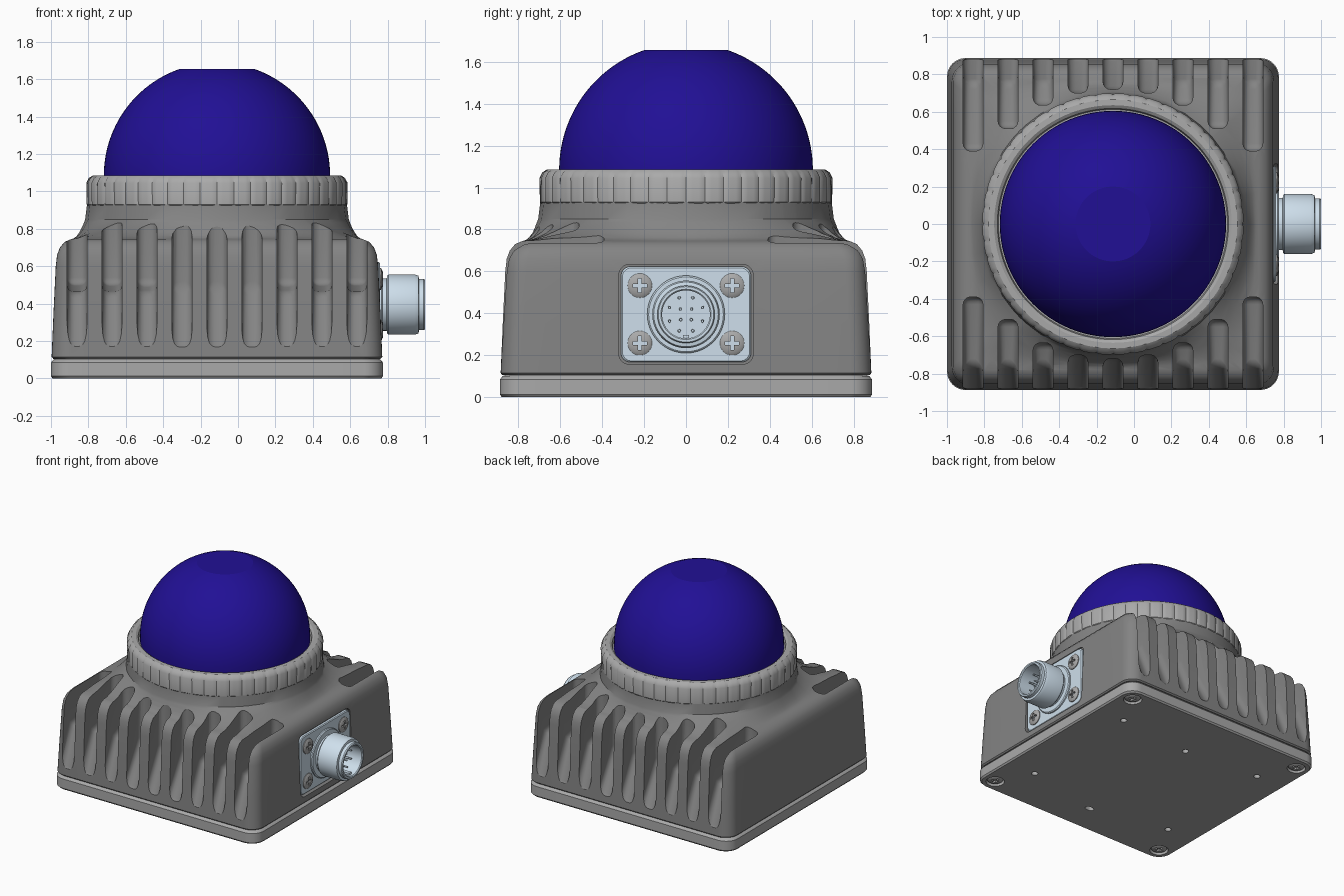
import bpy, bmesh, math
from mathutils import Matrix, Vector

if "Cube" in bpy.data.objects:
    bpy.data.objects.remove(bpy.data.objects["Cube"])

CX = -0.1125                                   # housing centre in x
HOUSE = Matrix.Translation((CX, 0, 0))
# local z points along world +x (used for the connector)
SIDE = Matrix(((0, 0, 1, 0), (1, 0, 0, 0), (0, 1, 0, 0.395), (0, 0, 0, 1)))


def material(name, *rgb):
    m = bpy.data.materials.new(name)
    m.diffuse_color = (*rgb, 1)
    m.use_nodes = True
    m.node_tree.nodes["Principled BSDF"].inputs["Base Color"].default_value = m.diffuse_color
    return m


BLUE = material("blue_glass", 0.015, 0.005, 0.3)
METAL = material("pale_metal", 0.62, 0.74, 0.84)
DARK = material("dark_grey", 0.23, 0.23, 0.23)
LIGHT = material("mid_grey", 0.4, 0.4, 0.4)


def finish(name, bm, mat=None, matrix=Matrix(), angle=30):
    bmesh.ops.remove_doubles(bm, verts=bm.verts, dist=1e-5)
    bmesh.ops.recalc_face_normals(bm, faces=bm.faces)
    me = bpy.data.meshes.new(name)
    bm.to_mesh(me)
    bm.free()
    ob = bpy.data.objects.new(name, me)
    bpy.context.collection.objects.link(ob)
    ob.matrix_world = matrix
    if mat:
        me.materials.append(mat)
    smooth(ob, angle)
    return ob


def activate(ob):
    bpy.ops.object.select_all(action='DESELECT')
    ob.select_set(True)
    bpy.context.view_layer.objects.active = ob


def smooth(ob, angle=30):
    activate(ob)
    bpy.ops.object.shade_smooth_by_angle(angle=math.radians(angle))


def cut(ob, cutter):
    cutter.hide_render = True
    bpy.context.view_layer.update()
    activate(ob)
    mod = ob.modifiers.new("cut", 'BOOLEAN')
    mod.operation, mod.solver, mod.object = 'DIFFERENCE', 'EXACT', cutter
    # cut first, smooth afterwards
    bpy.ops.object.modifier_move_to_index(modifier=mod.name, index=0)
    bpy.ops.object.modifier_apply(modifier=mod.name)
    bpy.data.objects.remove(cutter)


def rrect(hx, hy, r, n=8, m=8):
    """Rounded rectangle outline with subdivided sides."""
    arcs = []
    for k, (sx, sy) in enumerate(((1, 1), (-1, 1), (-1, -1), (1, -1))):
        arcs.append([Vector((sx * (hx - r) + r * math.cos((k + i / n) * math.pi / 2),
                             sy * (hy - r) + r * math.sin((k + i / n) * math.pi / 2)))
                     for i in range(n + 1)])
    pts = []
    for k in range(4):
        a, b = arcs[k][-1], arcs[(k + 1) % 4][0]
        pts += arcs[k] + [a.lerp(b, j / m) for j in range(1, m)]
    return pts


def loft(name, rings, mat=None, matrix=Matrix(), angle=30):
    """Skin a list of (outline, z) rings and cap both ends."""
    bm = bmesh.new()
    rows = [[bm.verts.new((p.x, p.y, z)) for p in pts] for pts, z in rings]
    n = len(rows[0])
    for a, b in zip(rows, rows[1:]):
        for i in range(n):
            bm.faces.new((a[i], a[(i + 1) % n], b[(i + 1) % n], b[i]))
    bm.faces.new(rows[0])
    bm.faces.new(rows[-1])
    return finish(name, bm, mat, matrix, angle)


def lathe(name, profile, mat=None, matrix=Matrix(), segs=48, ripple=None, angle=30):
    """Revolve (radius, z) points about local z."""
    bm = bmesh.new()
    rows = []
    for r, z in profile:
        row = []
        for i in range(segs):
            a = 2 * math.pi * i / segs
            q = r + (ripple(i) if ripple and r > 0.68 else 0)
            row.append(bm.verts.new((q * math.cos(a), q * math.sin(a), z)))
        rows.append(row)
    for a, b in zip(rows, rows[1:]):
        for i in range(segs):
            bm.faces.new((a[i], a[(i + 1) % segs], b[(i + 1) % segs], b[i]))
    return finish(name, bm, mat, matrix, angle)


def at(x, y, z):
    return Matrix.Translation((x, y, z))


# housing: tapered box with a rounded shoulder that flows into a round neck
rings = [(rrect(h, h, 0.1), z) for z, h in
         ((0.105, 0.875), (0.115, 0.884), (0.35, 0.874), (0.6, 0.862), (0.66, 0.855),
          (0.7, 0.84), (0.73, 0.815), (0.745, 0.78))]
last = rings[-1][0]
for t in (0.2, 0.4, 0.6, 0.8, 0.92, 1):
    rings.append(([p.lerp(p.normalized() * 0.705, t) for p in last], 0.745 + 0.105 * t * t))
rings.append(([p.normalized() * 0.695 for p in last], 0.93))
housing = loft("housing", rings, DARK, HOUSE)

# cooling grooves on front and back, deeper towards the corners
bm = bmesh.new()
W = 0.053
for k in range(-4, 5):
    yi = (0.72, 0.70, 0.635, 0.51, 0.39)[abs(k)]
    prof = [(1.0, 0.15), (0.888, 0.15)]
    prof += [(0.76, 0.46), (yi, 0.5)] if yi < 0.65 else [(yi, 0.48)]
    prof += [(yi, 1.05), (1.0, 1.05)]
    for s in (-1, 1):
        a = [bm.verts.new((k * 0.187 - W, s * y, z)) for y, z in prof]
        b = [bm.verts.new((k * 0.187 + W, s * y, z)) for y, z in prof]
        bm.faces.new(a)
        bm.faces.new(b)
        for i in range(len(a)):
            j = (i + 1) % len(a)
            bm.faces.new((a[i], a[j], b[j], b[i]))
bmesh.ops.recalc_face_normals(bm, faces=bm.faces)
bmesh.ops.bevel(bm, geom=list(bm.edges), offset=0.04, segments=4, profile=0.5,
                affect='EDGES', clamp_overlap=True)
cut(housing, finish("groove_cutter", bm, None, HOUSE))

# pocket for the connector flange
cut(housing, loft("pocket_cutter", [(rrect(0.32, 0.238, 0.05), 0.735), (rrect(0.32, 0.238, 0.05), 0.9)],
                  None, SIDE))
smooth(housing)

# base plate with screw recesses and small holes underneath
base = loft("base_plate", [(rrect(h, h, 0.1), z) for z, h in
                           ((0, 0.878), (0.012, 0.8875), (0.085, 0.8875), (0.1, 0.875), (0.106, 0.86))],
            LIGHT, HOUSE)
holes = [(x, y, 0.068, 0.03) for x in (-0.78, 0.78) for y in (-0.78, 0.78)]
holes += [(x, y, 0.024, 0.05) for x in (-0.635, 0.635) for y in (-0.505, 0.505)]
holes += [(0, 0.45, 0.024, 0.05)]
bm = bmesh.new()
for x, y, r, d in holes:
    bmesh.ops.create_cone(bm, cap_ends=True, segments=24, radius1=r, radius2=r,
                          depth=2 * d, matrix=at(x, y, 0))
cut(base, finish("hole_cutter", bm, None, HOUSE))
cut(base, loft("slot_cutter", [(rrect(0.035, 0.022, 0.021, 6, 2), z) for z in (-0.05, 0.05)],
               None, HOUSE @ at(0, -0.64, 0)))
smooth(base)

# knurled clamp ring
lathe("clamp_ring", [(0.60, 0.92), (0.66, 0.905), (0.678, 0.908), (0.697, 0.93), (0.699, 1.045),
                     (0.685, 1.072), (0.665, 1.085), (0.635, 1.086), (0.618, 1.075), (0.612, 1.05),
                     (0.60, 1.05), (0.60, 0.92)],
      LIGHT, HOUSE, 288, lambda i: -0.006 if i % 6 == 0 else 0.0)

# dome with a flat top
top = math.acos(0.2 / 0.605)
lathe("dome", [(0, 0.95), (0.605, 0.95)] +
      [(0.605 * math.cos(top * i / 24), 1.084 + 0.605 * math.sin(top * i / 24)) for i in range(25)] +
      [(0, 1.655)], BLUE, HOUSE, 96, angle=12)

# connector flange and hollow plug
loft("connector_flange", [(rrect(h, h - 0.082, 0.045), z) for z, h in
                          ((0.72, 0.31), (0.752, 0.31), (0.758, 0.304))], METAL, SIDE)
lathe("connector_plug", [(0.185, 0.75), (0.185, 0.768), (0.178, 0.774), (0.14, 0.774), (0.14, 0.795),
                         (0.154, 0.797), (0.161, 0.805), (0.161, 0.945), (0.154, 0.965),
                         (0.137, 0.968), (0.137, 0.993), (0.132, 1.0), (0.12, 1.0), (0.114, 0.994),
                         (0.114, 0.85), (0, 0.85)], METAL, SIDE, 64)
bm = bmesh.new()
for count, radius in ((8, 0.085), (4, 0.036)):
    for i in range(count):
        a = 2 * math.pi * (i + 0.5) / count
        bmesh.ops.create_cone(bm, cap_ends=True, segments=12, radius1=0.008, radius2=0.006, depth=0.09,
                              matrix=at(radius * math.cos(a), radius * math.sin(a), 0.885))
finish("connector_pins", bm, METAL, SIDE)
bm = bmesh.new()
bmesh.ops.create_cube(bm, size=1, matrix=at(0, -0.108, 0.91) @ Matrix.Diagonal((0.03, 0.02, 0.13, 1)))
finish("connector_key", bm, METAL, SIDE)

# cross-head screws: four on the flange, four under the base
screw = lathe("flange_screw", [(0, -0.02), (0.058, -0.02), (0.058, 0.006), (0.05, 0.012), (0.025, 0.017),
                               (0, 0.018)], LIGHT, segs=32)
for size in ((0.016, 0.066, 0.04, 1), (0.066, 0.016, 0.04, 1)):
    bm = bmesh.new()
    bmesh.ops.create_cube(bm, size=1, matrix=at(0, 0, 0.02) @ Matrix.Diagonal(size))
    cut(screw, finish("cross_cutter", bm))
smooth(screw)
places = [("flange_screw", SIDE @ at(x, y, 0.758)) for x in (-0.22, 0.22) for y in (-0.137, 0.137)]
places += [("base_screw", HOUSE @ at(x, y, 0.02) @ Matrix.Rotation(math.pi, 4, 'X'))
           for x in (-0.78, 0.78) for y in (-0.78, 0.78)]
for i, (name, m) in enumerate(places):
    ob = screw if i == 0 else bpy.data.objects.new(name, screw.data)
    if i:
        bpy.context.collection.objects.link(ob)
    ob.matrix_world = m
